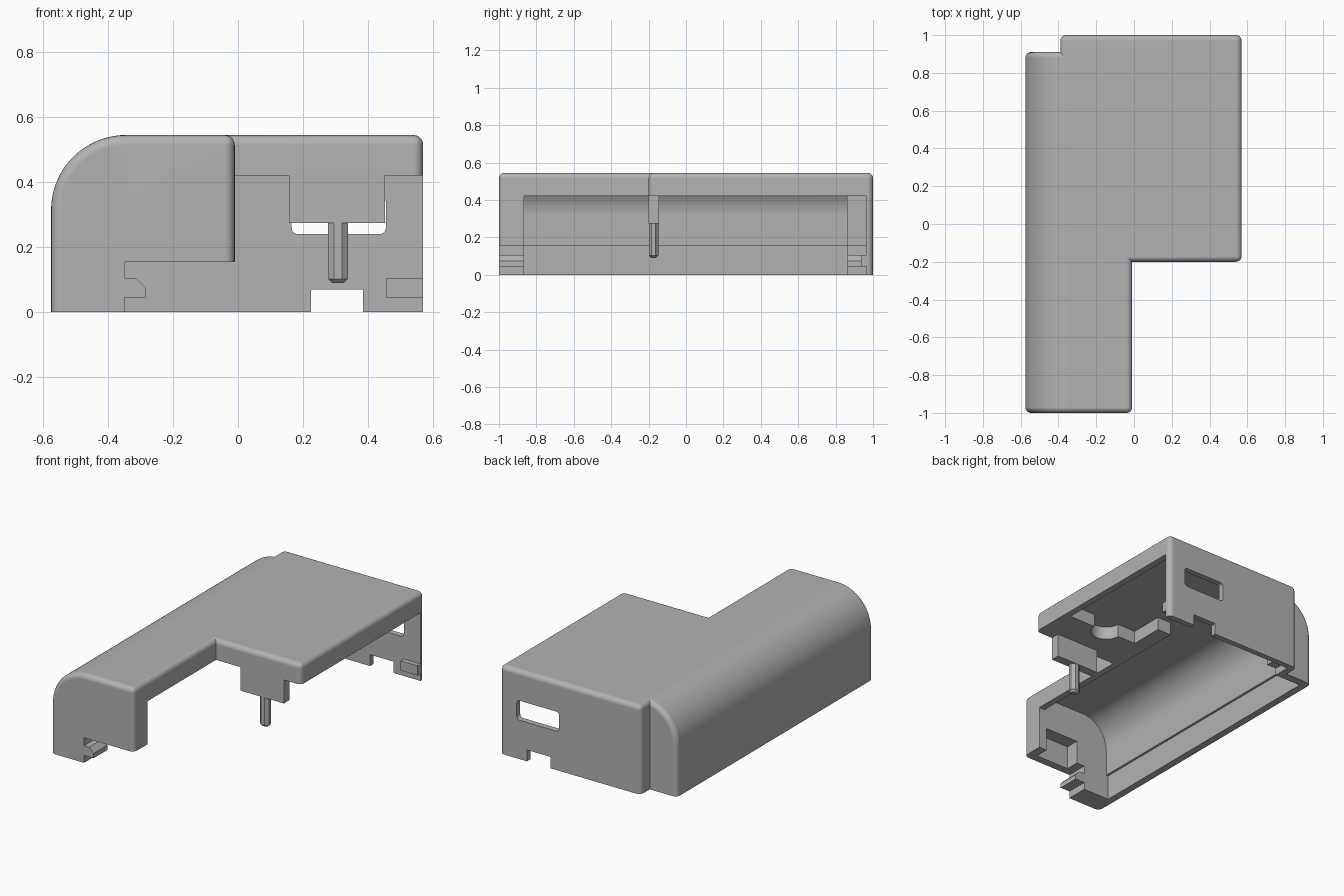
import bpy, bmesh, math
from mathutils import Vector

if "Cube" in bpy.data.objects:
    bpy.data.objects.remove(bpy.data.objects["Cube"], do_unlink=True)

grey = bpy.data.materials.new("matte_grey")
grey.use_nodes = True
colour = (0.45, 0.45, 0.45, 1)
grey.diffuse_color = colour
grey.node_tree.nodes["Principled BSDF"].inputs["Base Color"].default_value = colour


def prism(name, pts, lo, hi, axis="Y"):
    """Extrude a flat outline along Y (points are x, z) or Z (points are x, y)."""
    bm = bmesh.new()
    place = (lambda p, d: (p[0], d, p[1])) if axis == "Y" else (lambda p, d: (p[0], p[1], d))
    face = bm.faces.new([bm.verts.new(place(p, lo)) for p in pts])
    new = bmesh.ops.extrude_face_region(bm, geom=[face])["geom"]
    step = Vector(place((0, 0), hi - lo))
    bmesh.ops.translate(bm, vec=step, verts=[v for v in new if isinstance(v, bmesh.types.BMVert)])
    bmesh.ops.recalc_face_normals(bm, faces=bm.faces)
    mesh = bpy.data.meshes.new(name)
    bm.to_mesh(mesh)
    bm.free()
    mesh.materials.append(grey)
    obj = bpy.data.objects.new(name, mesh)
    bpy.context.collection.objects.link(obj)
    return obj


def box(name, x0, x1, y0, y1, z0, z1):
    return prism(name, [(x0, z0), (x1, z0), (x1, z1), (x0, z1)], y0, y1)


def arc(cx, cz, rx, rz, start, end, n):
    angles = [math.radians(start + (end - start) * i / n) for i in range(n + 1)]
    return [(cx + rx * math.cos(a), cz + rz * math.sin(a)) for a in angles]


def apply(obj, mod):
    bpy.ops.object.select_all(action="DESELECT")
    bpy.context.view_layer.objects.active = obj
    obj.select_set(True)
    bpy.ops.object.modifier_apply(modifier=mod.name)


def bevel(obj, width, segments):
    mod = obj.modifiers.new("round", "BEVEL")
    mod.width, mod.segments = width, segments
    mod.limit_method, mod.angle_limit = "ANGLE", math.radians(30)
    mod.use_clamp_overlap = False
    apply(obj, mod)


def combine(obj, other, operation):
    mod = obj.modifiers.new("combine", "BOOLEAN")
    mod.object, mod.operation, mod.solver = other, operation, "EXACT"
    apply(obj, mod)
    bpy.data.objects.remove(other, do_unlink=True)


LEFT, RIGHT, STEP, TOP = -0.575, 0.57, -0.01, 0.545

# Outer form: long round-shouldered arm plus the wide rear housing
cover = prism("cover_shell", [(LEFT, -0.2)] + arc(-0.345, 0.315, 0.23, 0.23, 180, 90, 24)
              + [(STEP, TOP), (STEP, -0.2)], -1, 0.91)
housing = box("housing", -0.39, RIGHT, -0.2, 1, -0.2, TOP)
for part in (cover, housing):
    bevel(part, 0.03, 5)
combine(cover, housing, "UNION")

# Hollow of the arm, with a ledge on the long wall and an open inner side
hollow = ([(-0.53, -0.1), (-0.53, 0.155), (-0.516, 0.155)]
          + arc(-0.345, 0.315, 0.171, 0.185, 180, 90, 20)
          + [(-0.05, 0.5), (-0.05, 0.42), (0.1, 0.42), (0.1, -0.1)])
# End-block undercut that leaves a chamfered hook
undercut = [(-0.35, -0.1), (-0.35, 0.045), (-0.285, 0.045), (-0.285, 0.075), (-0.315, 0.105),
            (-0.35, 0.105), (-0.35, 0.155), (0.1, 0.155), (0.1, -0.1)]
# Rounded slot outline
slot = []
for cx, cz, a in ((0.435, 0.34, 0), (0.185, 0.34, 90), (0.185, 0.26, 180), (0.435, 0.26, 270)):
    slot += arc(cx, cz, 0.02, 0.02, a, a + 90, 5)

cutters = [
    box("below_ground", -1, 1, -2, 2, -0.5, 0),
    prism("arm_hollow", hollow, -0.865, 0.86),
    prism("front_undercut", undercut, -1.1, -0.85),
    prism("back_undercut", undercut, 0.85, 0.965),
    box("open_side", STEP, 0.8, -0.3, 0.965, -0.1, 0.42),
    box("ceiling_recess", 0.045, 0.53, 0.06, 0.965, 0.3, 0.5),
    box("ceiling_recess_side", -0.06, 0.1, 0.27, 0.86, 0.3, 0.5),
    prism("ceiling_scoop", arc(0.26, 0.06, 0.09, 0.09, 0, 345, 23), 0.3, 0.5, "Z"),
    box("front_pocket", -0.295, -0.065, -0.95, -0.8, 0.1, 0.3),
    prism("back_window", slot, 0.9, 1.1),
    box("back_notch", 0.225, 0.385, 0.9, 1.1, -0.1, 0.07),
]
for cutter in cutters:
    combine(cover, cutter, "DIFFERENCE")

# Hanging tab below the housing front, and a small catch on the back wall
tab = box("front_tab", 0.157, 0.453, -0.2, -0.145, 0.275, 0.43)
catch = box("back_catch", 0.455, RIGHT, 0.935, 0.97, 0.045, 0.105)

# Octagonal locating pin with a tapered tip
pin = prism("locating_pin", arc(0.308, -0.173, 0.033, 0.028, 22.5, 337.5, 7), 0.09, 0.3, "Z")
bm = bmesh.new()
bm.from_mesh(pin.data)
bottom = [e for e in bm.edges if all(v.co.z < 0.1 for v in e.verts)]
bmesh.ops.bevel(bm, geom=bottom, offset=0.013, segments=1, affect="EDGES")
bm.to_mesh(pin.data)
bm.free()

# Smooth the rounded edges, keep corners crisp
bpy.ops.object.select_all(action="DESELECT")
bpy.context.view_layer.objects.active = cover
cover.select_set(True)
bpy.ops.object.shade_smooth_by_angle(angle=math.radians(30))
normals = cover.modifiers.new("clean_normals", "WEIGHTED_NORMAL")
normals.keep_sharp = True
